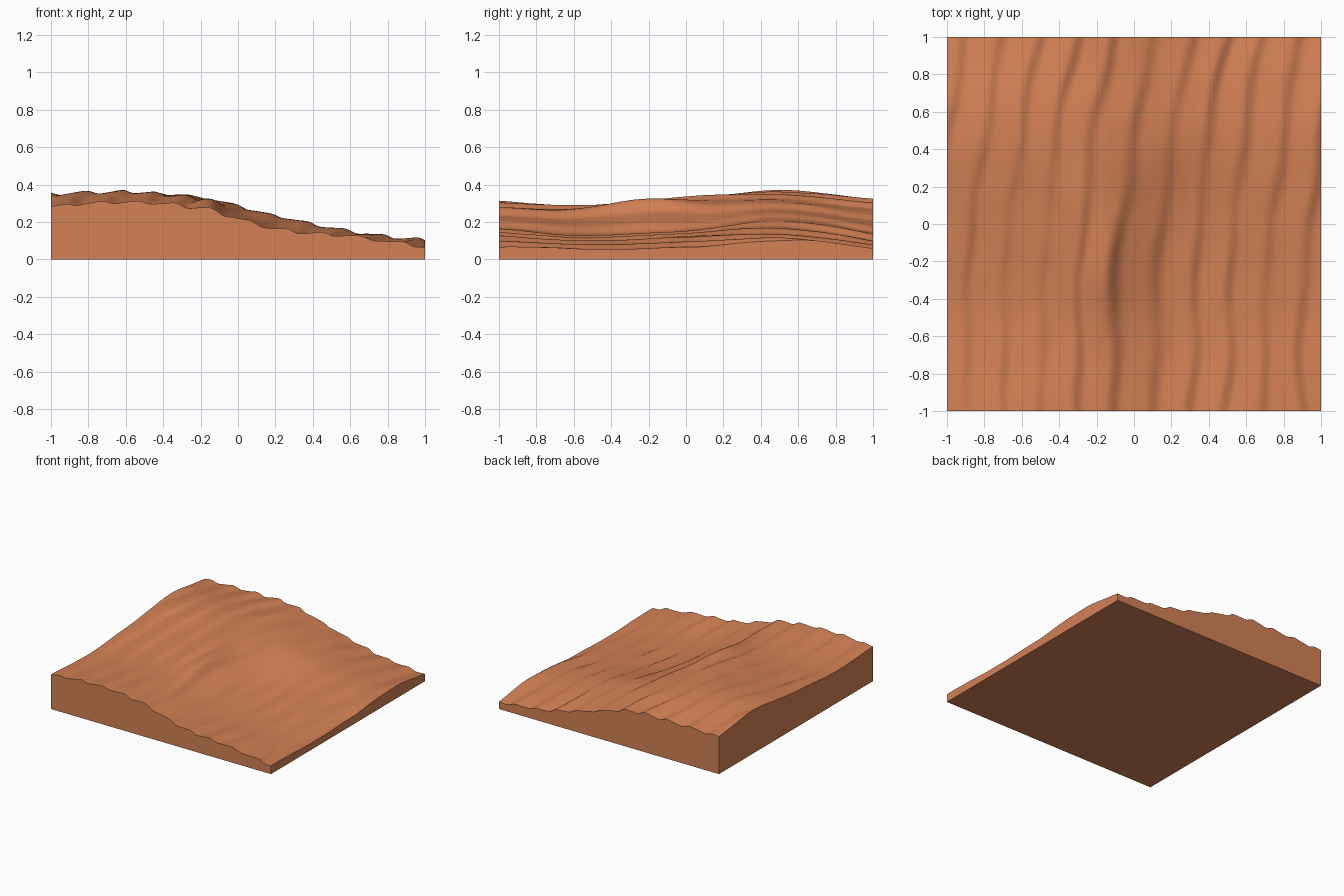
import bpy
import bmesh
import math
from mathutils import Vector, noise

default = bpy.data.objects.get("Cube")
if default:
    bpy.data.objects.remove(default, do_unlink=True)

# Broad dune heights: one row per y step (front to back), one column per x step
BROAD = [
    [.285, .308, .275, .165, .125, .070],
    [.265, .275, .270, .135, .100, .055],
    [.305, .315, .315, .165, .125, .072],
    [.350, .362, .330, .235, .152, .100],
    [.305, .312, .303, .195, .100, .058],
]
STEPS = 160


def spline(values, t):
    """Smooth curve through evenly spaced values, t from 0 to 1."""
    last = len(values) - 1
    p = t * last
    i = min(int(p), last - 1)
    f = p - i
    b, c = values[i], values[i + 1]
    a = values[i - 1] if i > 0 else 2 * b - c
    d = values[i + 2] if i + 2 <= last else 2 * c - b
    return b + f / 2 * (c - a + f * (2 * a - 5 * b + 4 * c - d
                                     + f * (3 * (b - c) + d - a)))


def ripple(x, y):
    """Wind ripples that wander along y and drop steeply towards +x."""
    shift = -.06 + .1 * y + .06 * y * y
    shift += .05 * noise.noise(Vector((x * 2, y * 2.2, 3)))
    phase = 2 * math.pi * (x - shift) / .2
    strength = .008 + .007 * noise.noise(Vector((x * 2.5, y * 1.6, 8)))
    return -strength * math.sin(phase + .5 * math.sin(phase))


def height(x, y):
    u, v = (x + 1) / 2, (y + 1) / 2
    broad = spline([spline(row, u) for row in BROAD], v)
    crest = .03 * math.exp(-((x + .16) / .09) ** 2 - ((y + .25) / .25) ** 2)
    grain = .004 * noise.noise(Vector((x * 9, y * 4, 1)))
    return broad + crest + ripple(x, y) + grain


# Sand colour
sand = bpy.data.materials.new("orange sand")
sand.use_nodes = True
colour = (.65, .22, .09, 1)
sand.diffuse_color = colour
shader = next(n for n in sand.node_tree.nodes if n.type == 'BSDF_PRINCIPLED')
shader.inputs["Base Color"].default_value = colour
shader.inputs["Roughness"].default_value = .9

# Rippled top surface
bm = bmesh.new()
bmesh.ops.create_grid(bm, x_segments=STEPS, y_segments=STEPS, size=1)
for vert in bm.verts:
    vert.co.z = height(vert.co.x, vert.co.y)

# Straight sides and flat underside
rim = [e for e in bm.edges if e.is_boundary]
skirt = bmesh.ops.extrude_edge_only(bm, edges=rim)["geom"]
for vert in skirt:
    if isinstance(vert, bmesh.types.BMVert):
        vert.co.z = 0
base_edges = [e for e in bm.edges if e.is_boundary]
bmesh.ops.contextual_create(bm, geom=base_edges)
bmesh.ops.recalc_face_normals(bm, faces=bm.faces)

mesh = bpy.data.meshes.new("sand_dune")
bm.to_mesh(mesh)
bm.free()
mesh.materials.append(sand)
dune = bpy.data.objects.new("sand_dune", mesh)
bpy.context.collection.objects.link(dune)

# Smooth sand with crisp block edges
bpy.ops.object.select_all(action='DESELECT')
dune.select_set(True)
bpy.context.view_layer.objects.active = dune
bpy.ops.object.shade_smooth_by_angle(angle=math.radians(40))
